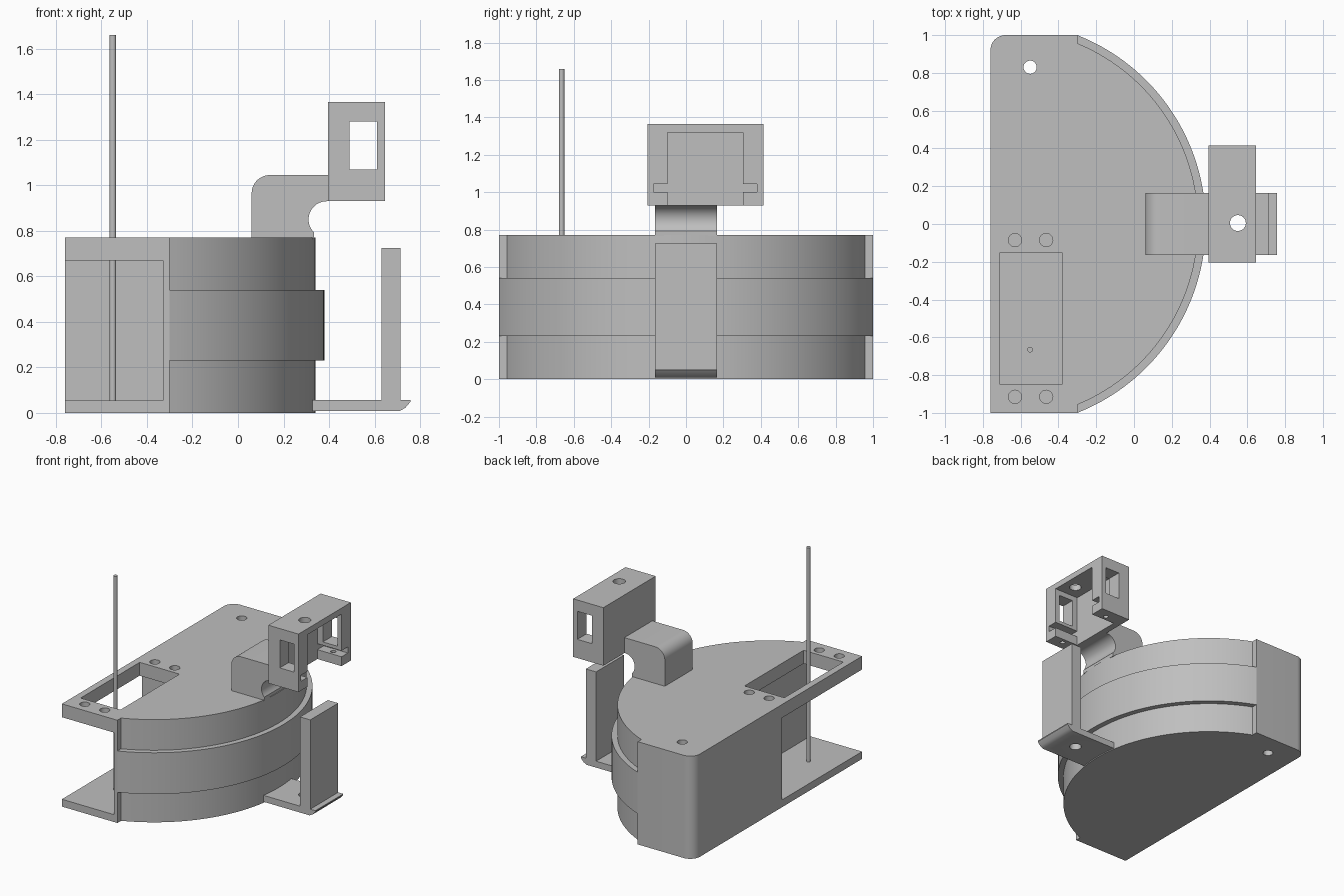
import bpy, bmesh, math
from mathutils import Vector

if "Cube" in bpy.data.objects:
    bpy.data.objects.remove(bpy.data.objects["Cube"])

grey = bpy.data.materials.new("plain grey")
grey.diffuse_color = (0.52, 0.52, 0.52, 1)
grey.use_nodes = True
grey.node_tree.nodes["Principled BSDF"].inputs["Base Color"].default_value = grey.diffuse_color


def arc(cx, cy, r, a0, a1, n=12):
    """Points on an arc, angles in degrees."""
    return [(cx + r * math.cos(math.radians(a0 + (a1 - a0) * i / n)),
             cy + r * math.sin(math.radians(a0 + (a1 - a0) * i / n))) for i in range(n + 1)]


def prism(name, pts, lo, hi, axis="z"):
    """Extrude a flat outline along one axis."""
    place = {"z": lambda a, b, h: (a, b, h),
             "y": lambda a, b, h: (a, h, b),
             "x": lambda a, b, h: (h, a, b)}[axis]
    bm = bmesh.new()
    face = bm.faces.new([bm.verts.new(place(a, b, lo)) for a, b in pts])
    ext = bmesh.ops.extrude_face_region(bm, geom=[face])
    verts = [v for v in ext["geom"] if isinstance(v, bmesh.types.BMVert)]
    bmesh.ops.translate(bm, verts=verts, vec=Vector(place(0, 0, hi - lo)))
    bmesh.ops.recalc_face_normals(bm, faces=bm.faces)
    mesh = bpy.data.meshes.new(name)
    bm.to_mesh(mesh)
    bm.free()
    mesh.materials.append(grey)
    ob = bpy.data.objects.new(name, mesh)
    bpy.context.collection.objects.link(ob)
    return ob


def box(name, x0, x1, y0, y1, z0, z1):
    return prism(name, [(x0, y0), (x1, y0), (x1, y1), (x0, y1)], z0, z1)


def rod(name, x, y, r, z0, z1):
    return prism(name, arc(x, y, r, 0, 360, 32)[:-1], z0, z1)


def cut(ob, *cutters):
    """Subtract each cutter, then remove it."""
    for c in cutters:
        mod = ob.modifiers.new("cut", "BOOLEAN")
        mod.operation, mod.solver, mod.object = "DIFFERENCE", "EXACT", c
        bpy.ops.object.select_all(action="DESELECT")
        bpy.context.view_layer.objects.active = ob
        ob.select_set(True)
        bpy.ops.object.modifier_apply(modifier=mod.name)
        bpy.data.objects.remove(c)


# Half-round body
CX, R_IN, R_OUT, STEP = -0.695, 1.035, 1.075, -0.30
a_in = math.degrees(math.acos((STEP - CX) / R_IN))
a_out = math.degrees(math.acos((STEP - CX) / R_OUT))
outline = ([(-0.76, -1), (STEP, -1)] + arc(CX, 0, R_IN, -a_in, a_in, 72)
           + [(STEP, 1)] + arc(-0.68, 0.92, 0.08, 90, 180))
body = prism("body", outline, 0, 0.77)

# Equipment bay, top window and mounting holes
cut(body, box("bay", -0.9, -0.33, -1.2, -0.05, 0.055, 0.67),
    box("window", -0.71, -0.38, -0.85, -0.15, 0.6, 0.9),
    rod("corner_hole", -0.55, 0.83, 0.035, -0.1, 0.9))
for x in (-0.63, -0.465):
    for y in (-0.085, -0.915):
        cut(body, rod("screw_hole", x, y, 0.035, 0.6, 0.9))

# Raised band around the curve
a_core = math.degrees(math.acos((STEP - CX) / 1.02))
band = prism("raised_band", arc(CX, 0, R_OUT, -a_out, a_out, 72)
             + arc(CX, 0, 1.02, a_core, -a_core, 72), 0.23, 0.54)

# Thin mast standing in the bay
mast = rod("mast", -0.55, -0.665, 0.015, 0, 1.66)

# Curved arm on top of the body
arm_pts = ([(0.06, 0.765)] + arc(0.14, 0.965, 0.08, 180, 90)
           + [(0.40, 1.045), (0.40, 0.93)]
           + arc(0.39, 0.85, 0.08, 90, 225, 16) + [(0.333, 0.765)])
arm = prism("arm", arm_pts, -0.165, 0.165, "y")

# Holder block with stepped pocket, side windows and holes
holder = box("holder", 0.395, 0.645, -0.205, 0.415, 0.93, 1.365)
pocket = [(-0.1, 0.8), (0.305, 0.8), (0.305, 1.0), (0.38, 1.0), (0.38, 1.045), (0.305, 1.045),
          (0.305, 1.32), (-0.1, 1.32), (-0.1, 1.045), (-0.175, 1.045), (-0.175, 1.0), (-0.1, 1.0)]
cut(holder, prism("pocket", pocket, 0.445, 0.8, "x"),
    box("side_window", 0.49, 0.61, -0.5, 0.6, 1.07, 1.28),
    rod("top_hole", 0.55, 0.005, 0.042, 1.25, 1.5),
    rod("tab_hole", 0.55, -0.138, 0.018, 0.9, 1.02),
    rod("tab_hole", 0.55, 0.343, 0.018, 0.9, 1.02))

# Bottom clip: foot plate with bevelled lip and upright
clip_pts = [(0.32, 0.008), (0.71, 0.008), (0.735, 0.022), (0.757, 0.048), (0.757, 0.056),
            (0.715, 0.056), (0.715, 0.725), (0.63, 0.725), (0.63, 0.056), (0.32, 0.056)]
clip = prism("clip", clip_pts, -0.165, 0.165, "y")
cut(clip, rod("clip_hole", 0.55, 0.005, 0.042, -0.1, 0.2))

# Smooth the curved surfaces, keep edges sharp
bpy.ops.object.select_all(action="DESELECT")
for ob in (body, band, mast, arm, holder, clip):
    ob.select_set(True)
bpy.context.view_layer.objects.active = body
bpy.ops.object.shade_smooth_by_angle(angle=math.radians(30))
